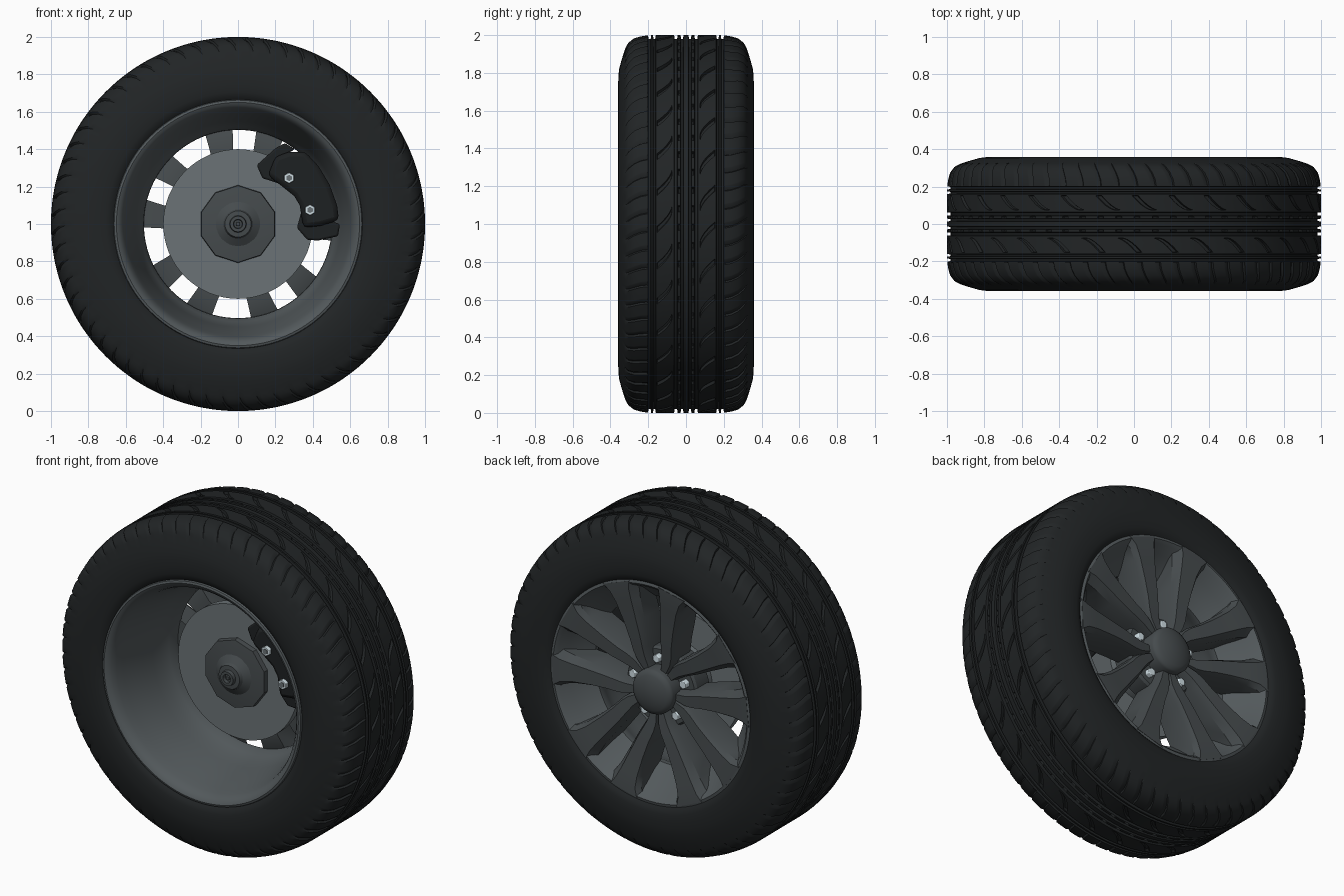
import bpy, bmesh, math
from math import sin, cos, pi, radians, copysign

if "Cube" in bpy.data.objects:
    bpy.data.objects.remove(bpy.data.objects["Cube"])

CZ = 1.0  # axle height


def material(name, v):
    m = bpy.data.materials.new(name)
    m.diffuse_color = (v * 0.86, v, v * 1.06, 1)
    m.use_nodes = True
    m.node_tree.nodes["Principled BSDF"].inputs["Base Color"].default_value = m.diffuse_color
    return m


RUBBER = material("rubber", 0.018)
ALLOY = material("alloy", 0.07)
BARREL = material("barrel_grey", 0.1)
STEEL = material("steel", 0.17)
DARK = material("dark_iron", 0.015)
BRIGHT = material("bright_metal", 0.75)


def polar(r, a, y):
    return (r * cos(a), y, CZ + r * sin(a))


def finish(name, bm, mat, angle=30):
    bmesh.ops.recalc_face_normals(bm, faces=bm.faces)
    me = bpy.data.meshes.new(name)
    bm.to_mesh(me)
    bm.free()
    me.materials.append(mat)
    ob = bpy.data.objects.new(name, me)
    bpy.context.collection.objects.link(ob)
    if angle:
        bpy.ops.object.select_all(action='DESELECT')
        ob.select_set(True)
        bpy.context.view_layer.objects.active = ob
        bpy.ops.object.shade_smooth_by_angle(angle=radians(angle))
    return ob


def revolve(name, profile, segs, mat, closed=False, start=pi / 2, angle=30):
    """Turn (radius, y) points round the axle; radius 0 ends become poles."""
    bm = bmesh.new()
    rings = [[bm.verts.new(polar(r, start + 2 * pi * i / segs, y)) for i in range(segs)]
             for r, y in profile]
    n = len(rings)
    for k in range(n if closed else n - 1):
        a, b = rings[k], rings[(k + 1) % n]
        for i in range(segs):
            j = (i + 1) % segs
            bm.faces.new((a[i], a[j], b[j], b[i]))
    bmesh.ops.remove_doubles(bm, verts=bm.verts, dist=1e-5)
    return finish(name, bm, mat, angle)


def prism(name, outline, y0, y1, mat, bevel=0.0):
    """Extrude an (x, z) outline, measured from the axle, along y."""
    bm = bmesh.new()
    f = bm.faces.new([bm.verts.new((x, y0, CZ + z)) for x, z in outline])
    ext = bmesh.ops.extrude_face_region(bm, geom=[f])
    bmesh.ops.translate(bm, vec=(0, y1 - y0, 0),
                        verts=[v for v in ext['geom'] if isinstance(v, bmesh.types.BMVert)])
    ob = finish(name, bm, mat, 35)
    if bevel:
        m = ob.modifiers.new("bevel", 'BEVEL')
        m.width, m.segments = bevel, 2
    return ob


# ---- Tyre: sheared grid with circumferential and lateral grooves ----
# half profile rows: (y, radius, lateral groove kind)
G = 0.98
half = [(.013, 1, ''), (.016, G, ''), (.026, G, ''), (.029, 1, ''), (.032, 1, 'rib'), (.041, 1, 'rib'),
        (.044, 1, ''), (.047, G, ''), (.06, G, ''), (.063, 1, ''), (.074, 1, ''), (.077, 1, 'band'),
        (.085, 1, 'band'), (.10, 1, 'band'), (.12, 1, 'band'), (.14, 1, 'band'), (.15, 1, 'band'),
        (.153, 1, ''), (.160, 1, ''), (.163, G, ''), (.172, G, ''), (.175, 1, ''), (.184, 1, ''),
        (.187, G, ''), (.198, G, ''), (.201, .998, ''), (.208, .998, 'shoulder'), (.24, .993, 'shoulder'),
        (.275, .983, 'shoulder'), (.305, .96, 'shoulder'), (.318, .937, 'shoulder'), (.325, .92, ''),
        (.34, .872, ''), (.353, .825, ''), (.358, .785, ''), (.359, .745, ''), (.357, .705, ''),
        (.35, .68, ''), (.335, .662, '')]
rows = [(-y, r, k) for y, r, k in reversed(half)] + half
PITCHES = 64
FRACS = [0, .36, .66, .72, .94]


def shear(y):
    a = abs(y)
    t = min(max((a - .074) / .08, 0), 1)
    u = min(max((a - .2) / .12, 0), 1)
    return copysign(.11 * t ** .6 + .05 * u * u, y)


def cut_depth(kind, pitch, col):
    if kind == 'shoulder':
        return .011 if col == 3 else 0
    if col < 3 or not kind or (kind == 'band' and pitch % 2):
        return 0
    return .016


bm = bmesh.new()
grid = []
for y, r, kind in rows:
    grid.append([bm.verts.new(polar(r - cut_depth(kind, p, c), 2 * pi * (p + f) / PITCHES + shear(y), y))
                 for p in range(PITCHES) for c, f in enumerate(FRACS)])
n = PITCHES * len(FRACS)
for k in range(len(grid)):
    a, b = grid[k], grid[(k + 1) % len(grid)]
    for i in range(n):
        j = (i + 1) % n
        bm.faces.new((a[i], a[j], b[j], b[i]))
finish("tyre", bm, RUBBER)

# ---- Rim barrel with both lips ----
revolve("rim_barrel", [(.668, -.33), (.662, -.348), (.65, -.352), (.635, -.345), (.618, -.325),
                       (.606, -.295), (.595, -.25), (.578, -.18), (.562, -.10), (.55, -.03), (.54, .03),
                       (.522, .085), (.505, .12), (.503, .15), (.545, .2), (.60, .265), (.632, .325),
                       (.65, .343), (.668, .338), (.65, .26), (.585, .14), (.585, -.06), (.62, -.2),
                       (.65, -.3)],
        96, BARREL, closed=True, angle=40)

# ---- Five pairs of spokes: (radius, inner angle, outer angle, back y, front y) ----
STATIONS = [(.11, 14, 36.5, .13, .285), (.20, 12, 36, .13, .295), (.25, 10, 33, .13, .302),
            (.32, 8.5, 28, .13, .31), (.42, 7.8, 25, .13, .32), (.54, 7, 23.8, .15, .333),
            (.61, 6, 24.5, .2, .342), (.66, 4, 27, .27, .344)]
AXES = [radians(86 + 72 * i) for i in range(5)]
bm = bmesh.new()
for axis in AXES:
    for side in (-1, 1):
        secs = []
        for r, ain, aout, yb, yf in STATIONS:
            w = aout - ain
            sec = [(ain, yb), (ain, yf - .045), (ain + .2 * w, yf),
                   (aout - .12 * w, yf), (aout, yf - .03), (aout, yb)]
            secs.append([bm.verts.new(polar(r, axis + side * radians(a), y)) for a, y in sec])
        for s, t in zip(secs, secs[1:]):
            for i in range(6):
                j = (i + 1) % 6
                bm.faces.new((s[i], s[j], t[j], t[i]))
        bm.faces.new(secs[0])
        bm.faces.new(secs[-1])
finish("spokes", bm, ALLOY)

# ---- Wheel hub plate, cap and nuts ----
revolve("hub_plate", [(0, .11), (.235, .11), (.235, .22), (.225, .235), (0, .235)], 48, ALLOY)
revolve("centre_cap", [(.134, .22), (.134, .31), (.128, .324), (.105, .336), (.07, .346),
                       (.035, .352), (0, .354)], 48, ALLOY, angle=50)


def hexagon(x, z, r):
    return [(x + r * cos(pi / 3 * i + pi / 6), z + r * sin(pi / 3 * i + pi / 6)) for i in range(6)]


for axis in AXES:
    prism("wheel_nut", hexagon(.178 * cos(axis), .178 * sin(axis), .026), .23, .268, BRIGHT, .004)

# ---- Brake disc, hat and inner hub ----
revolve("brake_disc", [(0, 0), (.4, 0), (.4, .05), (0, .05)], 64, STEEL)
revolve("disc_hat", [(.21, .05), (.21, .115), (0, .115)], 48, STEEL)
revolve("inner_hub", [(.208, .002), (.205, -.03), (.11, -.042), (0, -.042)], 10, ALLOY, angle=25)
revolve("axle_end", [(.125, -.036), (.1, -.052), (.078, -.066), (.07, -.085), (.045, -.087), (.042, -.108),
                     (.025, -.108), (.022, -.09), (.012, -.09), (.01, -.1), (0, -.1)], 32, ALLOY)

# ---- Brake caliper: body, bracket ears and bolts ----
prism("caliper_body", [(.20, .36), (.27, .385), (.36, .385), (.43, .31), (.49, .21), (.53, .10), (.54, .02),
                       (.44, -.01), (.35, -.02), (.33, .10), (.30, .15), (.25, .19), (.16, .26)],
      -.11, .11, DARK, .025)
prism("caliper_upper_ear", [(.10, .315), (.20, .405), (.25, .433), (.305, .40), (.22, .35),
                            (.24, .21), (.13, .245)], -.06, .085, DARK, .01)
prism("caliper_lower_ear", [(.315, -.02), (.37, -.085), (.43, -.088), (.535, -.065), (.545, 0),
                            (.45, .03), (.34, .07)], -.06, .085, DARK, .01)
for x, z in ((.273, .246), (.385, .075)):
    prism("caliper_bolt", hexagon(x, z, .03), -.13, -.10, BRIGHT, .003)
    prism("caliper_bolt_core", hexagon(x, z, .017), -.135, -.12, STEEL)
